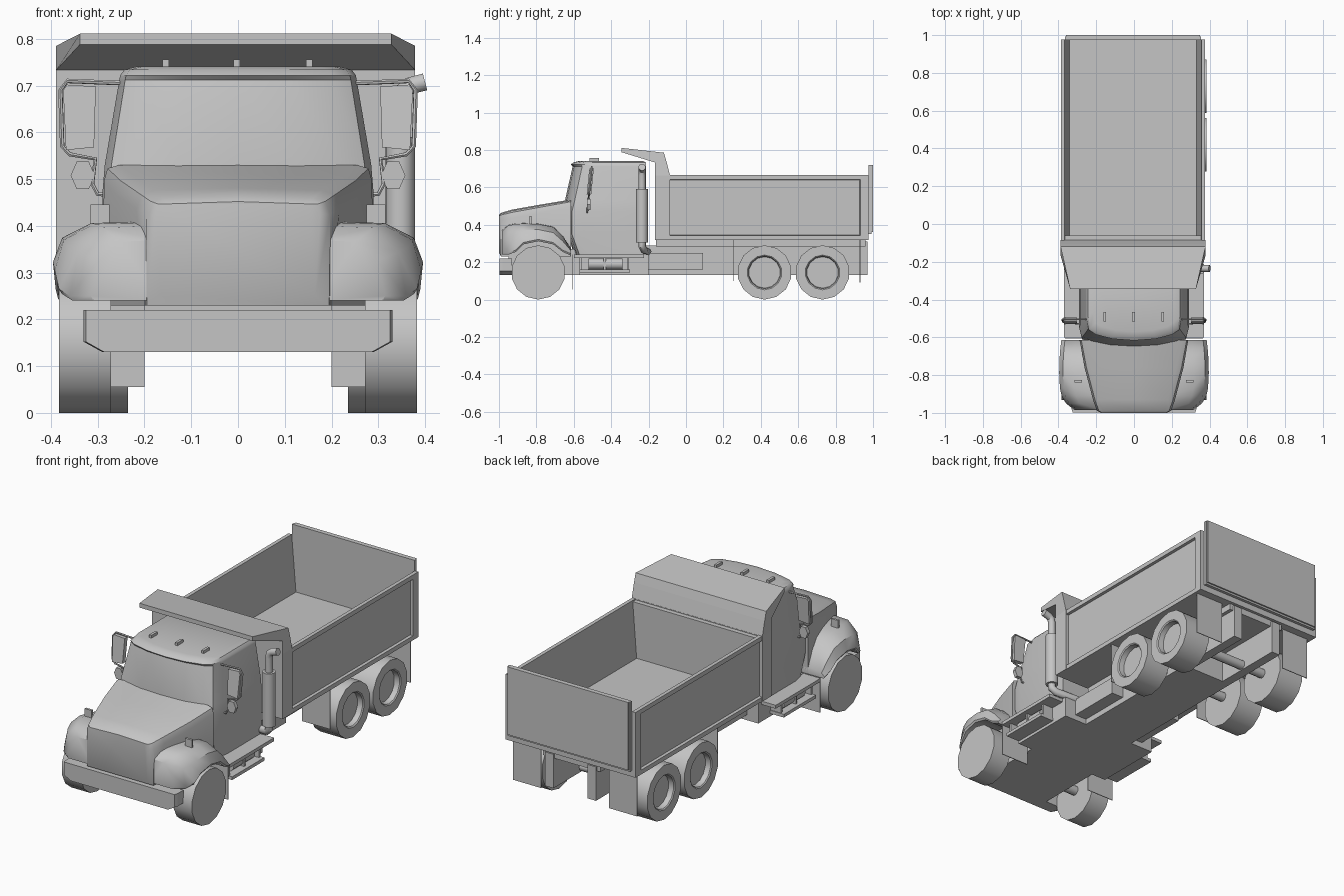
import bpy, bmesh, math
from mathutils import Vector

if "Cube" in bpy.data.objects:
    bpy.data.objects.remove(bpy.data.objects["Cube"])

GREY = bpy.data.materials.new("plain grey")
GREY.use_nodes = True
GREY.diffuse_color = (0.56, 0.56, 0.56, 1)
GREY.node_tree.nodes["Principled BSDF"].inputs["Base Color"].default_value = (0.56, 0.56, 0.56, 1)


def finish(name, bm, smooth=0):
    bmesh.ops.recalc_face_normals(bm, faces=bm.faces[:])
    mesh = bpy.data.meshes.new(name)
    bm.to_mesh(mesh)
    bm.free()
    mesh.materials.append(GREY)
    ob = bpy.data.objects.new(name, mesh)
    bpy.context.scene.collection.objects.link(ob)
    if smooth:
        bpy.ops.object.select_all(action='DESELECT')
        ob.select_set(True)
        bpy.context.view_layer.objects.active = ob
        bpy.ops.object.shade_smooth_by_angle(angle=math.radians(smooth))
    return ob


def loft_mesh(rings):
    """Skin closed rings of equal length and cap both ends."""
    bm = bmesh.new()
    loops = [[bm.verts.new(p) for p in ring] for ring in rings]
    n = len(loops[0])
    for a, b in zip(loops, loops[1:]):
        for i in range(n):
            j = (i + 1) % n
            bm.faces.new((a[i], a[j], b[j], b[i]))
    bm.faces.new(loops[0][::-1])
    bm.faces.new(loops[-1])
    return bm


def loft(name, rings, smooth=0):
    return finish(name, loft_mesh(rings), smooth)


def box(name, x, y, z):
    return loft(name, [[(x[0], y[0], h), (x[1], y[0], h), (x[1], y[1], h), (x[0], y[1], h)] for h in z])


def across_y(profile, ys):
    """Rings of an x-z profile placed at several y positions."""
    return [[(x, y, z) for x, z in profile] for y in ys]


def mirrored(half):
    return half + [(-x, z) for x, z in reversed(half)]


def span(s, a, b):
    return sorted((s * a, s * b))


def tube(name, points, r, n=10, smooth=40):
    pts = [Vector(p) for p in points]
    last = (pts[1] - pts[0]).normalized()
    u = last.orthogonal().normalized()
    rings = []
    for i, p in enumerate(pts):
        d = (pts[min(i + 1, len(pts) - 1)] - pts[max(i - 1, 0)]).normalized()
        u = last.rotation_difference(d) @ u
        v, last = d.cross(u), d
        rings.append([p + r * (math.cos(t) * u + math.sin(t) * v)
                      for t in (math.tau * k / n for k in range(n))])
    return loft(name, rings, smooth)


def wheel(name, s, cy, steps):
    r0 = 0.145
    rings = [[(s * x, cy + r * math.sin(math.tau * k / 14), r0 - r * math.cos(math.tau * k / 14))
              for k in range(14)] for x, r in steps]
    return loft(name, rings, 30)


# Cab: stacked outlines with a bowed windscreen and inset front pillars
def cab_outline(z, hw, side_y, mid_y, back=-0.215):
    d = mid_y - side_y
    half = [(hw, back), (hw, side_y + 0.06), (0.95 * hw, side_y), (0.8 * hw, side_y + 0.45 * d),
            (0.45 * hw, side_y + 0.85 * d), (0, mid_y)]
    return [(x, y, z) for x, y in half] + [(-x, y, z) for x, y in reversed(half[:-1])]


loft("cab", [cab_outline(0.24, 0.29, -0.57, -0.60), cab_outline(0.35, 0.29, -0.61, -0.63),
             cab_outline(0.47, 0.29, -0.61, -0.64), cab_outline(0.53, 0.285, -0.595, -0.647),
             cab_outline(0.712, 0.254, -0.555, -0.606), cab_outline(0.722, 0.252, -0.56, -0.617),
             cab_outline(0.734, 0.243, -0.55, -0.6), cab_outline(0.741, 0.215, -0.525, -0.57, -0.23)], 35)


# Hood: rounded sections growing from the grille back to the windscreen
def hood_section(y, top, xt, xs, zs, xb, zb):
    shoulder = ((xt + xs) / 2 + 0.008, (top + zs) / 2 + 0.008)
    half = [(xb, zb), (xs, zs), shoulder, (xt, top - 0.005)]
    return [(x, y, z) for x, z in half + [(0, top)] + [(-x, z) for x, z in reversed(half)]]


loft("hood", [hood_section(-1.0, 0.452, 0.15, 0.175, 0.425, 0.165, 0.25),
              hood_section(-0.988, 0.464, 0.16, 0.197, 0.425, 0.195, 0.23),
              hood_section(-0.93, 0.481, 0.18, 0.217, 0.435, 0.20, 0.23),
              hood_section(-0.76, 0.511, 0.225, 0.262, 0.467, 0.25, 0.23),
              hood_section(-0.615, 0.535, 0.255, 0.287, 0.495, 0.288, 0.23)], 42)

# Bumper with clipped lower corners and swept ends
bumper = mirrored([(0.29, 0.13), (0.33, 0.152), (0.33, 0.22)])
loft("front_bumper", [[(x * k, y, z) for x, z in bumper] for y, k in ((-0.997, 0.985), (-0.98, 1), (-0.93, 1))])

# Fender stations: y, outer x, top z, lip z
FENDER = [(-0.985, 0.315, 0.37, 0.24), (-0.95, 0.36, 0.40, 0.24), (-0.91, 0.383, 0.408, 0.255),
          (-0.87, 0.392, 0.41, 0.295), (-0.79, 0.396, 0.408, 0.312), (-0.71, 0.394, 0.392, 0.295),
          (-0.66, 0.39, 0.345, 0.255), (-0.615, 0.385, 0.275, 0.235)]
for s, side in ((1, "left"), (-1, "right")):
    loft(side + "_fender", [[(s * x, y, z) for x, z in (
        (0.17, lip), (0.17, top), (0.8 * xo, top - 0.004), (0.95 * xo, top - 0.35 * (top - lip)),
        (xo, lip + 0.01), (xo - 0.006, lip))] for y, xo, top, lip in FENDER], 40)
    box(side + "_marker_lamp", span(s, 0.275, 0.315), (-0.838, -0.826), (0.39, 0.446))

    # Wheels and mudflaps
    wheel(side + "_front_wheel", s, -0.79, [(0.272, 0.145), (0.383, 0.145)])
    for label, cy in (("middle", 0.42), ("rear", 0.73)):
        wheel(f"{side}_{label}_wheel", s, cy, [(0.235, 0.145), (0.383, 0.145), (0.383, 0.093), (0.378, 0.087),
                                              (0.35, 0.084)])
    for label, y, low in (("front", -0.605, 0.055), ("middle", 0.255, 0.1), ("rear", 0.93, 0.09)):
        box(f"{side}_{label}_mudflap", span(s, 0.2, 0.365), (y - 0.002, y + 0.002),
            (low, 0.24 if label == "front" else 0.32))

    # Steps, side tank and rear rails
    box(side + "_upper_step", span(s, 0.27, 0.37), (-0.6, -0.225), (0.222, 0.24))
    box(side + "_lower_step", span(s, 0.28, 0.365), (-0.57, -0.3), (0.145, 0.162))
    for y in (-0.565, -0.435, -0.31):
        box(side + "_step_bracket", span(s, 0.28, 0.345), (y - 0.006, y + 0.006), (0.16, 0.225))
    tube(side + "_air_tank", [(s * 0.31, -0.52, 0.19), (s * 0.31, -0.34, 0.19)], 0.03)
    box(side + "_side_tank", span(s, 0.14, 0.22), (-0.21, 0.09), (0.16, 0.25))
    box(side + "_rear_rail", span(s, 0.1, 0.15), (0.58, 0.97), (0.13, 0.31))

    # Mirrors and their brackets
    def mirror_y(z):
        return -0.515 + 0.1 * (z - 0.6)

    loft(side + "_mirror", [[(s * x, mirror_y(z) + y, z) for x, z in (
        (0.308, 0.568), (0.368, 0.562), (0.374, 0.69), (0.366, 0.702), (0.304, 0.698))] for y in (-0.012, 0.012)])
    tube(side + "_mirror_arm", [(s * x, mirror_y(z), z) for x, z in (
        (0.24, 0.705), (0.365, 0.71), (0.38, 0.69), (0.376, 0.57), (0.36, 0.553), (0.305, 0.543),
        (0.312, 0.49), (0.3, 0.468), (0.27, 0.466))], 0.005, 6)
    loft(side + "_round_mirror", [[(s * 0.332 + 0.026 * math.cos(math.tau * k / 6), y,
                                   0.508 + 0.034 * math.sin(math.tau * k / 6)) for k in range(6)]
                                  for y in (-0.53, -0.51)])

# Roof lamps
for x in (-0.155, -0.003, 0.152):
    box("roof_lamp", (x - 0.007, x + 0.007), (-0.515, -0.465), (0.735, 0.756))

# Exhaust stack beside the cab
tube("exhaust_muffler", [(0.347, -0.235, 0.305), (0.347, -0.235, 0.59)], 0.032, 14)
tube("exhaust_pipe", [(0.347, -0.235, 0.58), (0.347, -0.235, 0.665), (0.352, -0.235, 0.688),
                      (0.366, -0.235, 0.699), (0.4, -0.235, 0.708)], 0.019, 12)
tube("exhaust_lower_pipe", [(0.347, -0.235, 0.31), (0.347, -0.235, 0.285), (0.33, -0.225, 0.265),
                            (0.2, -0.205, 0.255)], 0.02, 10)

# Chassis
box("engine_pan", (-0.2, 0.2), (-0.95, -0.56), (0.13, 0.27))
box("cab_floor", (-0.285, 0.285), (-0.57, -0.2), (0.13, 0.24))
box("main_frame", (-0.15, 0.15), (-0.22, 0.58), (0.13, 0.29))
box("bed_subframe", (-0.17, 0.17), (-0.16, 0.96), (0.285, 0.33))
for y in (-0.79, 0.42, 0.73):
    tube("axle", [(-0.275, y, 0.158), (0.275, y, 0.158)], 0.025)

# Dump bed: trough section with recessed outer side panels
BX = -0.005
trough = [(x + BX, z) for x, z in mirrored(
    [(0.382, 0.318), (0.382, 0.665), (0.362, 0.665), (0.337, 0.365)])]
bm = loft_mesh(across_y(trough, (-0.14, 0.955, 0.976)))
bmesh.ops.recalc_face_normals(bm, faces=bm.faces[:])
bm.normal_update()
panels = [f for f in bm.faces if abs(f.calc_center_median().x) > 0.37 and f.calc_area() > 0.2]
bmesh.ops.inset_individual(bm, faces=panels, thickness=0.033)
bmesh.ops.inset_individual(bm, faces=panels, thickness=0.004, depth=-0.014)
finish("dump_bed", bm)

head = [(x + BX, z) for x, z in mirrored([(0.384, 0.318), (0.384, 0.664)])]
loft("bed_front_wall", across_y(head, (-0.166, -0.085)))
inner = [(x + BX, z) for x, z in mirrored([(0.337, 0.36), (0.36, 0.66)])]
loft("bed_inner_front", across_y(inner, (-0.09, -0.06)))

# Cab guard: upright and narrowing canopy
guard = [(-0.166, 0.66, 0.384), (-0.166, 0.733, 0.384), (-0.345, 0.788, 0.333),
         (-0.345, 0.811, 0.333), (-0.118, 0.785, 0.384), (-0.105, 0.74, 0.384), (-0.085, 0.66, 0.384)]
loft("cab_guard", [[(s * hw + BX, y, z) for y, z, hw in guard] for s in (-1, 1)])

# Tailgate with a thin outer skin
box("tailgate", (-0.365, 0.355), (0.975, 0.992), (0.35, 0.72))
box("tailgate_skin", (-0.36, 0.35), (0.99, 1.0), (0.36, 0.72))
